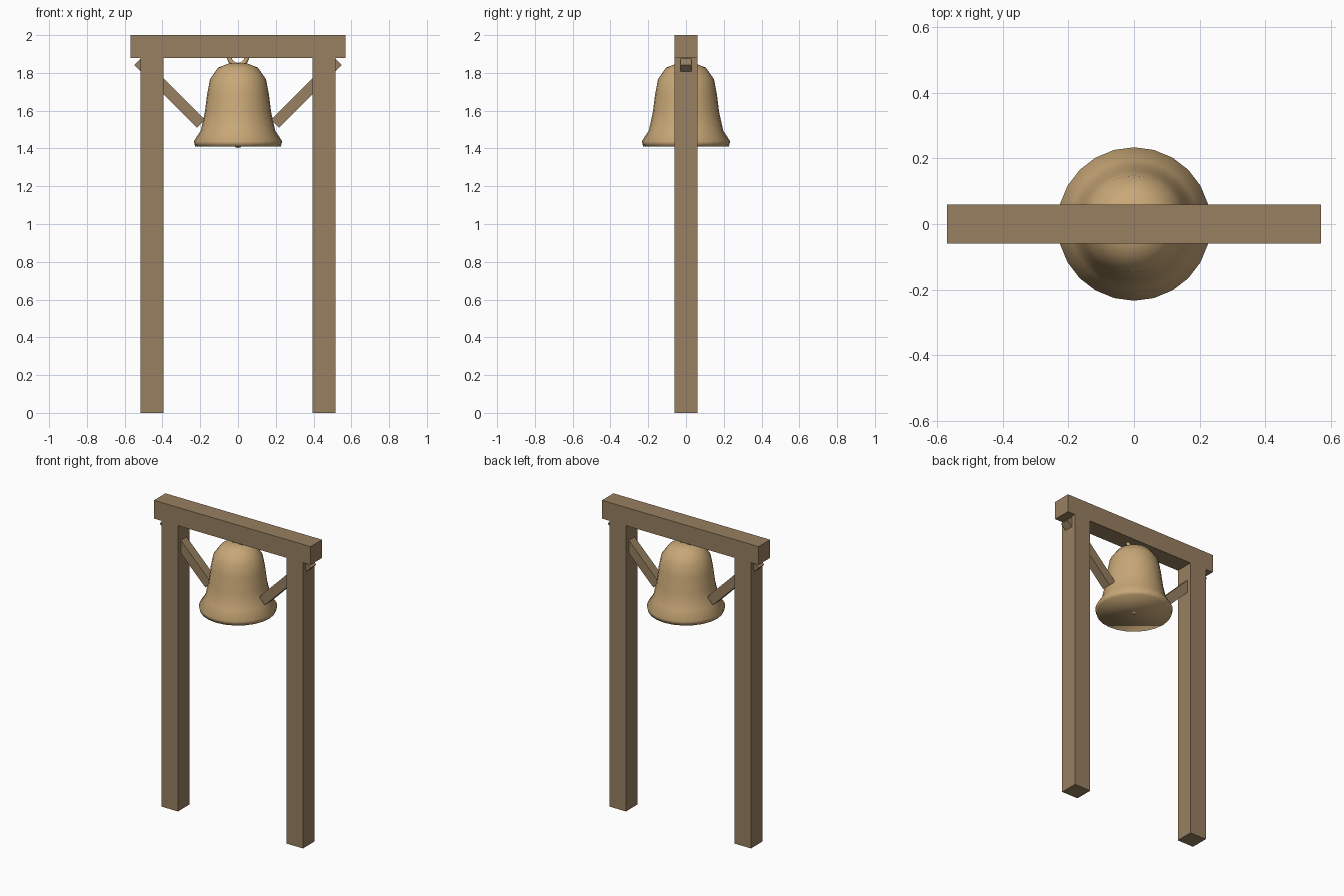
import bpy
import bmesh
from math import radians
from mathutils import Vector

if "Cube" in bpy.data.objects:
    bpy.data.objects.remove(bpy.data.objects["Cube"])


def make_material(name, rgb):
    mat = bpy.data.materials.new(name)
    mat.use_nodes = True
    colour = (*rgb, 1)
    mat.diffuse_color = colour
    bsdf = mat.node_tree.nodes["Principled BSDF"]
    bsdf.inputs["Base Color"].default_value = colour
    bsdf.inputs["Roughness"].default_value = 0.8
    return mat


wood = make_material("brown_wood", (0.31, 0.215, 0.12))
bronze = make_material("pale_bronze", (0.58, 0.39, 0.185))


def box(name, centre, size, tilt=0):
    bpy.ops.mesh.primitive_cube_add(size=1, location=centre, rotation=(0, tilt, 0))
    obj = bpy.context.object
    obj.name = name
    obj.scale = size
    obj.data.materials.append(wood)
    return obj


# Timber frame: top beam, two posts, two diagonal braces running through the posts
box("top_beam", (0, 0, 1.94), (1.14, 0.12, 0.12))
for side, label in ((1, "left"), (-1, "right")):
    box(label + "_post", (side * 0.455, 0, 0.94), (0.12, 0.12, 1.88))
    outer = Vector((side * 0.528, 0, 1.863))
    inner = Vector((side * 0.196, 0, 1.531))
    box(label + "_brace", (outer + inner) / 2,
        ((outer - inner).length, 0.06, 0.06), -side * radians(45))

# Bell: a profile turned around the vertical axis, closed at mouth and crown
profile = [(0.227, 1.411), (0.234, 1.438), (0.197, 1.495), (0.176, 1.59),
           (0.163, 1.69), (0.148, 1.767), (0.105, 1.828), (0.05, 1.85)]
bm = bmesh.new()
verts = [bm.verts.new((r, 0, z)) for r, z in profile]
edges = [bm.edges.new(pair) for pair in zip(verts, verts[1:])]
bmesh.ops.spin(bm, geom=verts + edges, axis=(0, 0, 1), cent=(0, 0, 0),
               angle=radians(360), steps=24)
bmesh.ops.remove_doubles(bm, verts=bm.verts, dist=0.0005)
bmesh.ops.holes_fill(bm, edges=[e for e in bm.edges if e.is_boundary], sides=0)
bmesh.ops.recalc_face_normals(bm, faces=bm.faces)
mesh = bpy.data.meshes.new("bell")
bm.to_mesh(mesh)
bm.free()
mesh.materials.append(bronze)
mesh.shade_smooth()
bell = bpy.data.objects.new("bell", mesh)
bpy.context.collection.objects.link(bell)

# Clapper tip showing just below the mouth
bpy.ops.mesh.primitive_uv_sphere_add(segments=16, ring_count=8, radius=0.03,
                                     location=(0, 0, 1.433))
clapper = bpy.context.object
clapper.name = "clapper"

# Hanging ring between crown and beam
bpy.ops.mesh.primitive_torus_add(major_radius=0.047, minor_radius=0.0125,
                                 major_segments=24, minor_segments=10,
                                 location=(0, 0, 1.888), rotation=(radians(90), 0, 0))
ring = bpy.context.object
ring.name = "hanging_ring"

for part in (clapper, ring):
    part.data.materials.append(bronze)
    part.data.shade_smooth()
